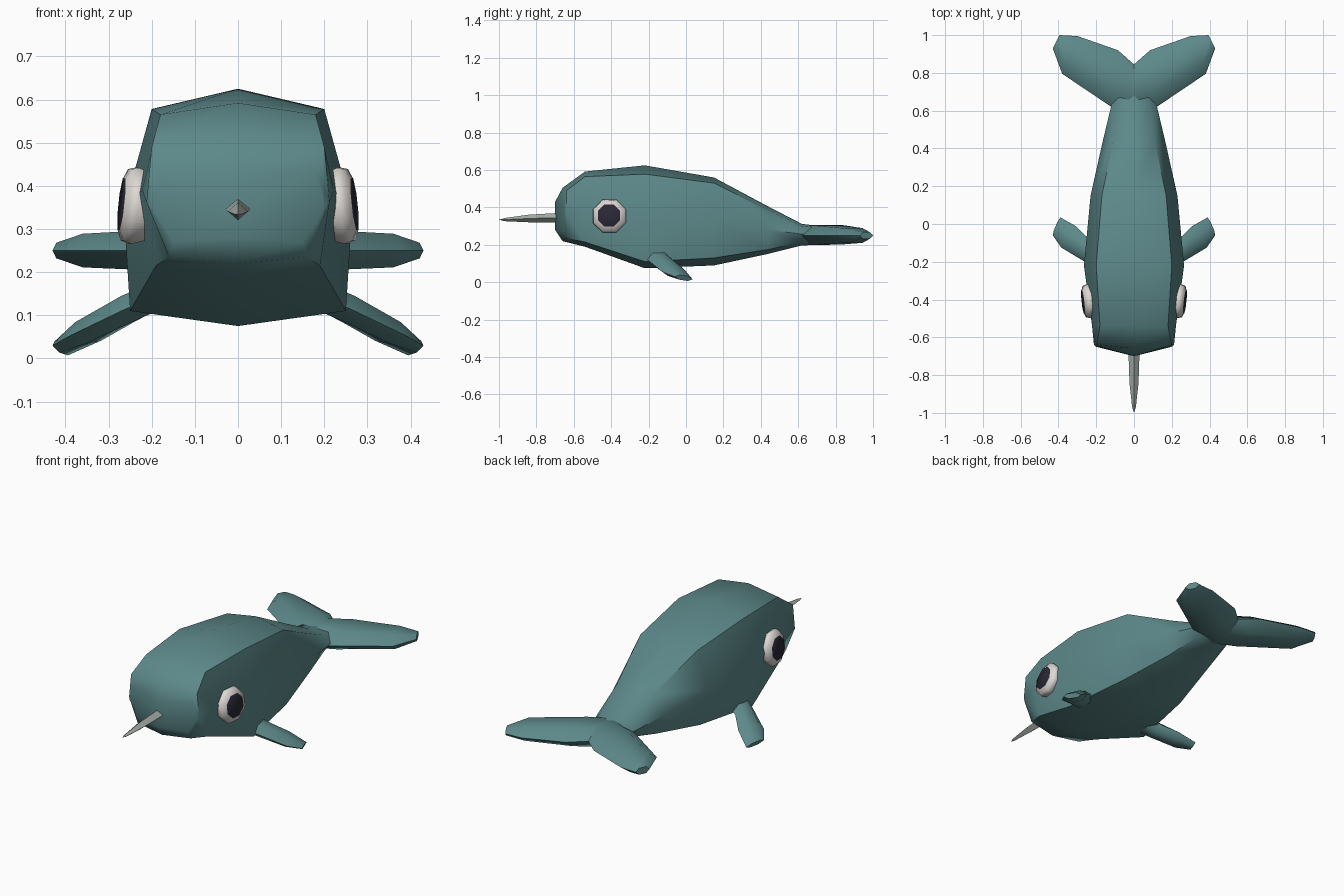
import bpy
import bmesh
import math
from mathutils import Vector, Matrix

cube = bpy.data.objects.get("Cube")
if cube:
    bpy.data.objects.remove(cube, do_unlink=True)


def material(name, rgb):
    mat = bpy.data.materials.new(name)
    mat.use_nodes = True
    mat.diffuse_color = (*rgb, 1)
    mat.node_tree.nodes["Principled BSDF"].inputs["Base Color"].default_value = (*rgb, 1)
    return mat


teal = material("teal skin", (0.11, 0.25, 0.255))
white = material("eye white", (0.72, 0.69, 0.66))
black = material("pupil black", (0.023, 0.021, 0.037))
ivory = material("tusk ivory", (0.38, 0.43, 0.39))


def loft(name, rings, mats, start=None, end=None, last_material=0):
    """Skin closed rings of points; close each end with a fan or a flat face."""
    bm = bmesh.new()
    loops = [[bm.verts.new(p) for p in ring] for ring in rings]
    count = len(loops[0])
    for a, b in zip(loops, loops[1:]):
        for i in range(count):
            j = (i + 1) % count
            bm.faces.new((a[i], a[j], b[j], b[i]))
    for loop, tip in ((loops[0], start), (loops[-1], end)):
        if tip is None:
            face = bm.faces.new(loop)
            if loop is loops[-1]:
                face.material_index = last_material
        else:
            centre = bm.verts.new(tip)
            for i in range(count):
                bm.faces.new((loop[i], loop[(i + 1) % count], centre))
    bmesh.ops.recalc_face_normals(bm, faces=bm.faces)
    mesh = bpy.data.meshes.new(name)
    bm.to_mesh(mesh)
    bm.free()
    obj = bpy.data.objects.new(name, mesh)
    bpy.context.collection.objects.link(obj)
    for mat in mats:
        mesh.materials.append(mat)
    bpy.ops.object.select_all(action='DESELECT')
    obj.select_set(True)
    bpy.context.view_layer.objects.active = obj
    bpy.ops.object.shade_smooth_by_angle(angle=math.radians(50))
    return obj


def body_ring(y, sweep, top, shoulder, low, keel, shoulder_w, side_w, low_w):
    """Eight-sided cross-section; sweep pushes the sides backwards."""
    side = low + (shoulder - low) * 0.5
    half = [(shoulder_w, shoulder), (side_w, side), (low_w, low)]
    right = [Vector((x, y + sweep, z)) for x, z in half]
    left = [Vector((-x, y + sweep, z)) for x, z in reversed(half)]
    return [Vector((0, y, top)), *right, Vector((0, y, keel)), *left]


# Body, from the blunt nose to the tail stem
sections = [
    (-0.7, 0.05, 0.43, 0.43, 0.27, 0.28, 0.18, 0.2, 0.15),
    (-0.66, 0.02, 0.505, 0.49, 0.235, 0.22, 0.2, 0.212, 0.16),
    (-0.54, 0, 0.592, 0.565, 0.215, 0.19, 0.18, 0.222, 0.19),
    (-0.22, 0, 0.625, 0.578, 0.11, 0.075, 0.2, 0.265, 0.25),
    (0.15, 0, 0.56, 0.53, 0.13, 0.09, 0.17, 0.23, 0.19),
    (0.44, 0, 0.405, 0.385, 0.175, 0.152, 0.11, 0.165, 0.125),
    (0.62, 0, 0.312, 0.3, 0.215, 0.197, 0.085, 0.122, 0.09),
    (0.72, 0, 0.3, 0.29, 0.215, 0.2, 0.07, 0.1, 0.07),
]
loft("body", [body_ring(*s) for s in sections], [teal], start=(0, -0.7, 0.35))


def fin(name, sign, stations, up):
    """Rounded fin through stations of (leading point, trailing point, half thickness)."""
    rings = []
    for lead, trail, thick in stations:
        lead, trail, lift = Vector(lead), Vector(trail), Vector(up) * thick
        ring = [lead]
        ring += [lead.lerp(trail, t) + lift for t in (0.25, 0.75)]
        ring.append(trail)
        ring += [lead.lerp(trail, t) - lift for t in (0.75, 0.25)]
        rings.append([Vector((sign * p.x, p.y, p.z)) for p in ring])
    loft(name, rings, [teal])


fluke = [
    ((0, 0.58, 0.25), (0, 0.845, 0.255), 0.053),
    ((0.12, 0.62, 0.25), (0.085, 0.92, 0.255), 0.051),
    ((0.38, 0.795, 0.25), (0.3, 0.995, 0.25), 0.039),
    ((0.43, 0.93, 0.25), (0.395, 1, 0.25), 0.018),
]
flipper = [
    ((0.17, -0.25, 0.15), (0.17, -0.1, 0.16), 0.033),
    ((0.26, -0.2, 0.115), (0.25, -0.07, 0.115), 0.033),
    ((0.385, -0.125, 0.055), (0.31, -0.01, 0.07), 0.028),
    ((0.43, -0.06, 0.03), (0.39, 0.035, 0.016), 0.014),
]


def eye(name, sign):
    """Beveled octagonal disc with a dark end face, tilted to follow the head."""
    tilt = Matrix.Rotation(math.radians(-6), 3, 'Y') @ Matrix.Rotation(math.radians(6), 3, 'Z').inverted()
    rings = []
    for depth, radius in ((-0.04, 0.085), (-0.01, 0.096), (0.008, 0.09), (0.018, 0.066), (0.019, 0.065)):
        ring = []
        for i in range(8):
            a = math.tau * (i + 0.5) / 8
            p = tilt @ Vector((depth, radius * math.cos(a), radius * math.sin(a)))
            p += Vector((0.252, -0.41, 0.355))
            ring.append(Vector((sign * p.x, p.y, p.z)))
        rings.append(ring)
    loft(name, rings, [white, black], last_material=1)


# Paired parts
for label, sign in (("left", 1), ("right", -1)):
    fin("tail_fluke_" + label, sign, fluke, (0, 0, 1))
    fin("flipper_" + label, sign, flipper, (0.4, 0, 0.9))
    eye("eye_" + label, sign)

# Tusk, a tapering four-sided spike
tusk = []
for y, z, r in ((-0.66, 0.346, 0.03), (-0.84, 0.341, 0.024), (-0.97, 0.335, 0.01)):
    tusk.append([Vector((r * dx, y, z + 0.85 * r * dz))
                 for dx, dz in ((1, 0), (0, 1), (-1, 0), (0, -1))])
loft("tusk", tusk, [ivory], end=(0, -1, 0.334))
